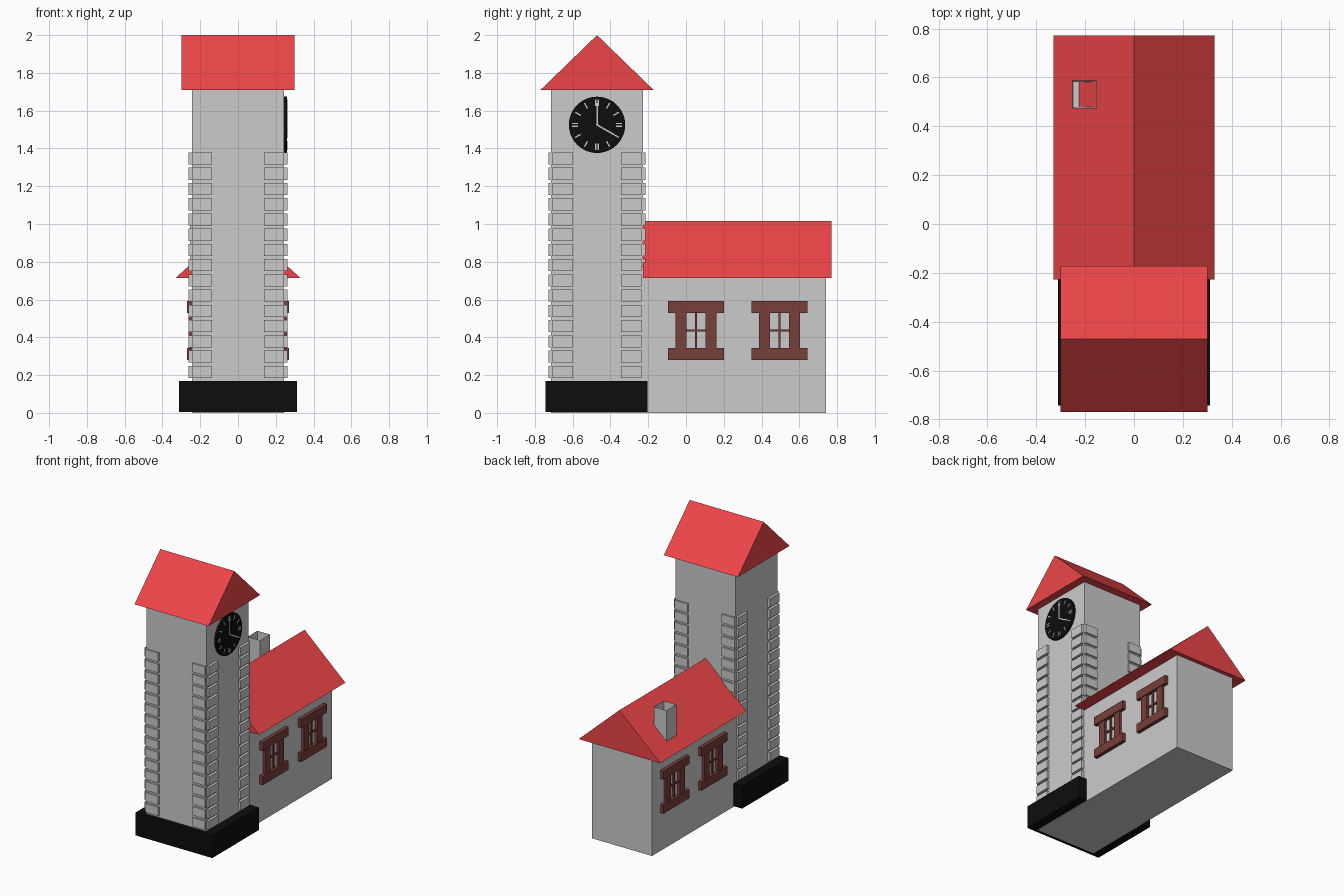
import bpy, bmesh
from math import radians
from mathutils import Matrix, Vector

if "Cube" in bpy.data.objects:
    bpy.data.objects.remove(bpy.data.objects["Cube"])


def material(name, rgb):
    m = bpy.data.materials.new(name)
    m.diffuse_color = (*rgb, 1)
    m.use_nodes = True
    m.node_tree.nodes["Principled BSDF"].inputs["Base Color"].default_value = m.diffuse_color
    return m


RED = material("roof_red", (0.85, 0.06, 0.065))
BLACK = material("black", (0.004, 0.004, 0.004))
BROWN = material("window_brown", (0.19, 0.05, 0.042))

TOWER_Y = -0.471
HALF = 0.243            # half width of tower and house
CLOCK_Z = 1.525


def finish(name, bm, mat=None, loc=(0, 0, 0)):
    bmesh.ops.recalc_face_normals(bm, faces=bm.faces[:])
    me = bpy.data.meshes.new(name)
    bm.to_mesh(me)
    bm.free()
    ob = bpy.data.objects.new(name, me)
    ob.location = loc
    bpy.context.collection.objects.link(ob)
    if mat:
        me.materials.append(mat)
    return ob


def add_box(bm, lo, hi, pre=Matrix()):
    lo, hi = Vector(lo), Vector(hi)
    m = pre @ Matrix.Translation((lo + hi) / 2) @ Matrix.Diagonal((*(hi - lo), 1))
    return bmesh.ops.create_cube(bm, size=1, matrix=m)["verts"]


def boxes(name, parts, mat=None, loc=(0, 0, 0)):
    bm = bmesh.new()
    for lo, hi in parts:
        add_box(bm, lo, hi)
    return finish(name, bm, mat, loc)


def mirror(ob, x=True, y=False):
    mod = ob.modifiers.new("Mirror", "MIRROR")
    mod.use_axis = (x, y, False)
    mod.use_mirror_merge = False


def gable_roof(name, half_span, length, rise, loc, along_x):
    """Solid triangular prism, ridge along x or y, centred on loc."""
    bm = bmesh.new()
    tri = []
    for s, z in ((-half_span, 0), (half_span, 0), (0, rise)):
        tri.append(bm.verts.new((-length / 2, s, z) if along_x else (s, -length / 2, z)))
    face = bm.faces.new(tri)
    ext = bmesh.ops.extrude_face_region(bm, geom=[face])
    verts = [g for g in ext["geom"] if isinstance(g, bmesh.types.BMVert)]
    bmesh.ops.translate(bm, verts=verts, vec=(length, 0, 0) if along_x else (0, length, 0))
    return finish(name, bm, RED, loc)


# Tower body, plinth and roof
boxes("tower", [((-HALF, -HALF, 0), (HALF, HALF, 1.71))], loc=(0, TOWER_Y, 0))
boxes("tower_base", [((-0.312, -0.743, 0.004), (0.312, -0.205, 0.17))], BLACK)
gable_roof("tower_roof", 0.299, 0.60, 0.29, (0, TOWER_Y, 1.71), True)

# Corner stones: two plates per corner, mirrored to four corners and stacked
quoin = boxes("corner_stones", [
    ((0.138, HALF - 0.005, 0.185), (0.242, 0.256, 0.249)),
    ((HALF - 0.005, 0.128, 0.185), (0.262, 0.236, 0.249)),
], loc=(0, TOWER_Y, 0))
mirror(quoin, True, True)
stack = quoin.modifiers.new("Stack", "ARRAY")
stack.count = 15
stack.use_relative_offset = False
stack.use_constant_offset = True
stack.constant_offset_displace = (0, 0, 0.0807)

# House body and roof
boxes("house", [((-HALF, -0.23, 0), (HALF, 0.741, 0.715))])
gable_roof("house_roof", 0.33, 0.998, 0.30, (0, 0.272, 0.715), False)

# Windows: lintel, sill, two jambs and thin glazing bars, on both sides
parts = []
for cy in (0.053, 0.495):
    def part(y0, y1, z0, z1, depth):
        parts.append(((HALF - 0.01, cy + y0, z0), (depth, cy + y1, z1)))
    part(-0.149, 0.149, 0.53, 0.592, 0.269)
    part(-0.149, 0.149, 0.28, 0.343, 0.269)
    part(-0.108, -0.05, 0.343, 0.53, 0.262)
    part(0.05, 0.108, 0.343, 0.53, 0.262)
    part(-0.006, 0.006, 0.343, 0.53, 0.255)
    part(-0.05, 0.05, 0.43, 0.442, 0.254)
mirror(boxes("windows", parts, BROWN))

# Chimney: hollow shaft on the left roof slope
bm = bmesh.new()
add_box(bm, (-0.253, 0.473, 0.72), (-0.152, 0.587, 1.01))
top = max(bm.faces, key=lambda f: f.calc_center_median().z)
bmesh.ops.inset_region(bm, faces=[top], thickness=0.009)
bmesh.ops.translate(bm, verts=top.verts[:], vec=(0, 0, -0.2))
finish("chimney", bm)

# Clock disc on the right face of the tower
clock_loc = (HALF, TOWER_Y, CLOCK_Z)
bm = bmesh.new()
bmesh.ops.create_cone(bm, cap_ends=True, segments=48, radius1=0.149, radius2=0.149,
                      depth=0.022, matrix=Matrix.Translation((0.005, 0, 0)) @ Matrix.Rotation(radians(90), 4, "Y"))
disc = finish("clock_face", bm, BLACK, clock_loc)
bpy.context.view_layer.objects.active = disc
disc.select_set(True)
bpy.ops.object.shade_smooth_by_angle()

# Hour marks and hands
bm = bmesh.new()
for hour in range(12):
    rot = Matrix.Rotation(radians(-30 * hour), 4, "X")
    offsets = (-0.007, 0.007) if hour % 3 == 0 else (0,)
    for o in offsets:
        add_box(bm, (0.014, o - 0.0035, 0.1), (0.019, o + 0.0035, 0.133), rot)
finish("clock_hour_marks", bm, None, clock_loc)

bm = bmesh.new()
for angle, length in ((0, 0.115), (120, 0.1)):
    add_box(bm, (0.014, -0.004, -0.004), (0.02, 0.004, length),
            Matrix.Rotation(radians(-angle), 4, "X"))
finish("clock_hands", bm, None, clock_loc)
